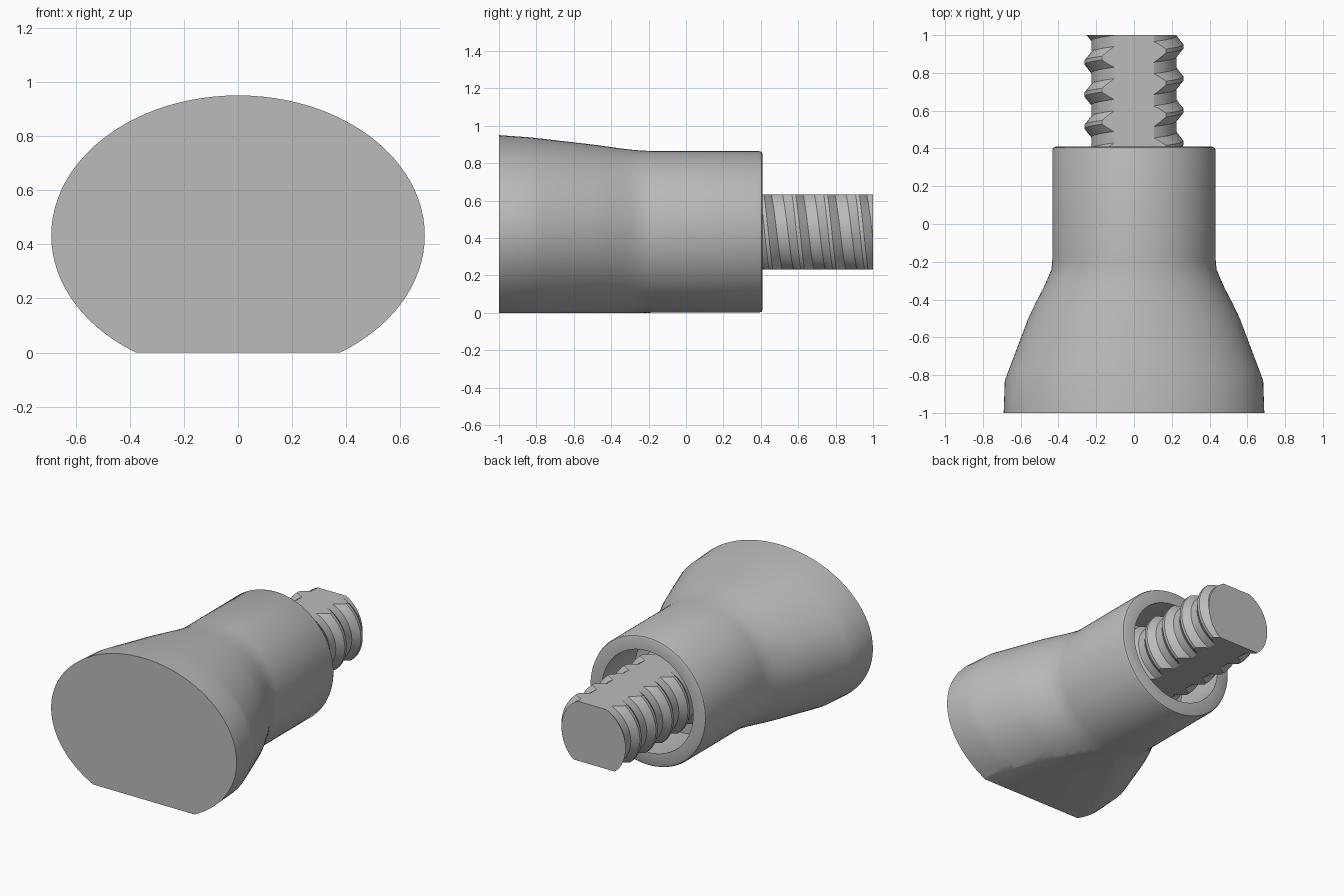
import bpy, bmesh, math
from mathutils import Vector

cube = bpy.data.objects.get("Cube")
if cube:
    bpy.data.objects.remove(cube, do_unlink=True)

AXIS_Z = 0.433
grey = bpy.data.materials.new("plain_grey")
grey.use_nodes = True
colour = (0.5, 0.5, 0.5, 1)
grey.diffuse_color = colour
grey.node_tree.nodes["Principled BSDF"].inputs["Base Color"].default_value = colour


def slice_off(bm, point, normal):
    """Cut away everything beyond a plane and close the hole."""
    geom = bm.verts[:] + bm.edges[:] + bm.faces[:]
    cut = bmesh.ops.bisect_plane(bm, geom=geom, dist=1e-5, plane_co=Vector(point),
                                 plane_no=Vector(normal), clear_outer=True)
    edges = [e for e in cut["geom_cut"] if isinstance(e, bmesh.types.BMEdge)]
    bmesh.ops.edgeloop_fill(bm, edges=edges)


def finish(name, bm, angle):
    bmesh.ops.recalc_face_normals(bm, faces=bm.faces[:])
    mesh = bpy.data.meshes.new(name)
    bm.to_mesh(mesh)
    bm.free()
    mesh.materials.append(grey)
    obj = bpy.data.objects.new(name, mesh)
    bpy.context.collection.objects.link(obj)
    bpy.ops.object.select_all(action="DESELECT")
    obj.select_set(True)
    bpy.context.view_layer.objects.active = obj
    bpy.ops.object.shade_smooth_by_angle(angle=math.radians(angle))


# Knob body: elliptical sections (y, half width, half height), then rim and socket
NECK = 0.4325
RIM_Y, SOCKET_R, SOCKET_DEPTH = 0.41, 0.34, 0.35
sections = [
    (-1, 0.69, 0.517), (-0.83, 0.684, 0.505), (-0.77, 0.662, 0.498),
    (-0.5, 0.56, 0.467), (-0.42, 0.522, 0.456), (-0.34, 0.48, 0.445),
    (-0.29, 0.458, 0.439), (-0.24, 0.437, 0.435), (-0.19, NECK, NECK),
    (0.39, NECK, NECK), (0.404, 0.427, 0.427), (RIM_Y, 0.414, 0.414),
    (RIM_Y, SOCKET_R, SOCKET_R), (RIM_Y - SOCKET_DEPTH, SOCKET_R, SOCKET_R),
]
SIDES = 96
bm = bmesh.new()
rings = []
for y, rx, rz in sections:
    turn = [math.tau * i / SIDES for i in range(SIDES)]
    rings.append([bm.verts.new((rx * math.cos(a), y, AXIS_Z + rz * math.sin(a))) for a in turn])
for a, b in zip(rings, rings[1:]):
    for i in range(SIDES):
        j = (i + 1) % SIDES
        bm.faces.new((a[i], a[j], b[j], b[i]))
bm.faces.new(rings[0])
bm.faces.new(rings[-1])
slice_off(bm, (0, 0, 0), (0, 0, -1))  # flat underside
finish("knob_body", bm, 30)

# Threaded stud: helical ribbon with a trapezoidal tooth, trimmed to length and flats
PITCH, ROOT, CREST, STEPS = 0.17, 0.226, 0.262, 64
BASE_Y = RIM_Y - SOCKET_DEPTH - 0.02
tooth = [(-0.055, ROOT), (-0.01, CREST), (0.01, CREST), (0.055, ROOT), (PITCH - 0.055, ROOT)]
bm = bmesh.new()
previous = None
for step in range(-2 * STEPS, 8 * STEPS):
    a = math.tau * step / STEPS
    y0 = 0.94 - PITCH * step / STEPS
    row = [bm.verts.new((r * math.cos(a), y0 + dy, AXIS_Z + r * math.sin(a))) for dy, r in tooth]
    if previous:
        for k in range(len(tooth) - 1):
            bm.faces.new((previous[k], previous[k + 1], row[k + 1], row[k]))
    previous = row
bmesh.ops.remove_doubles(bm, verts=bm.verts[:], dist=1e-4)
slice_off(bm, (0, 1, 0), (0, 1, 0))
slice_off(bm, (0, BASE_Y, 0), (0, -1, 0))
for side in (1, -1):
    slice_off(bm, (0, 0, AXIS_Z + 0.2 * side), (0, 0, side))
finish("threaded_stud", bm, 25)
